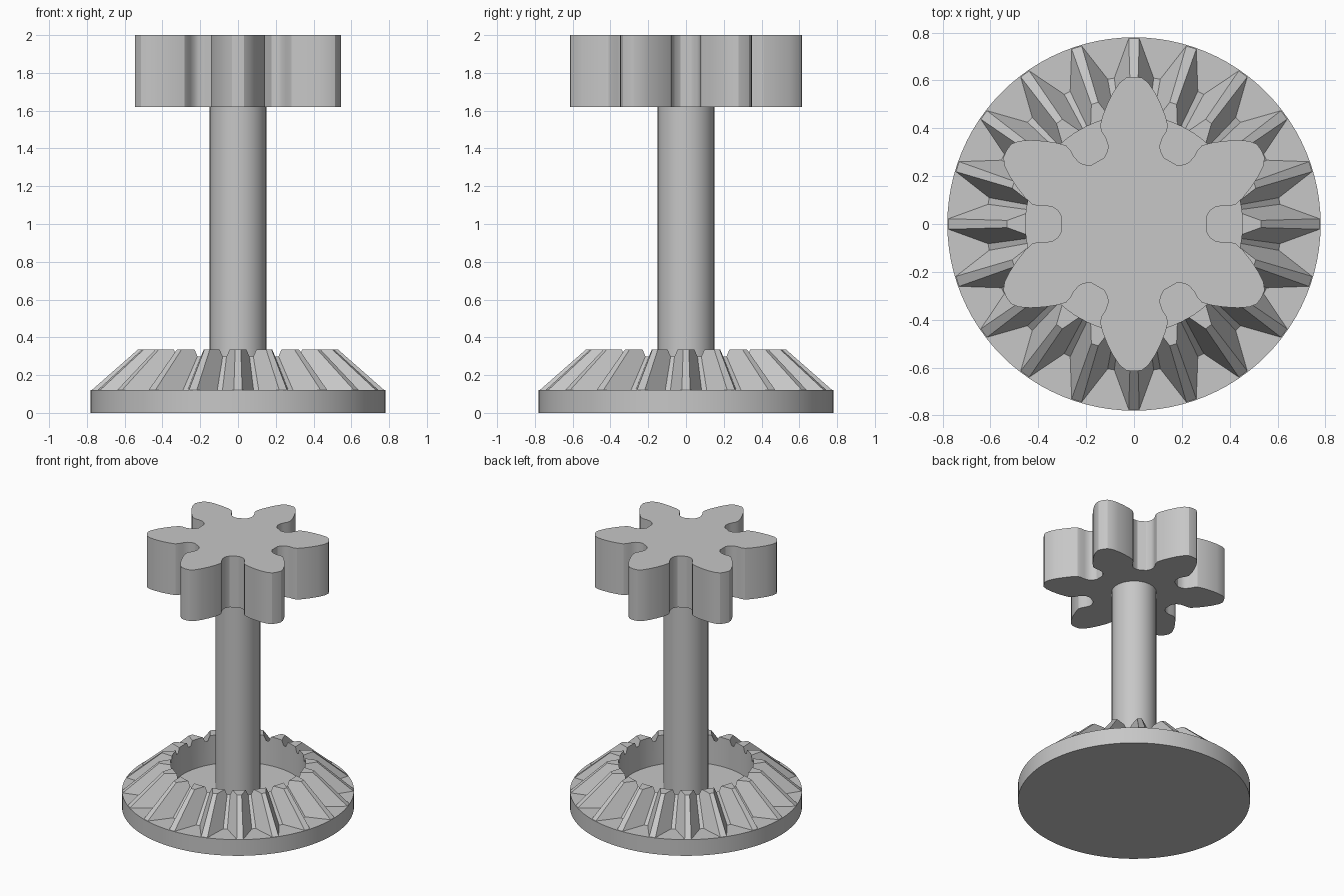
import bpy, bmesh, math
from mathutils import Matrix, Vector

cube = bpy.data.objects.get("Cube")
if cube:
    bpy.data.objects.remove(cube, do_unlink=True)

# One plain grey metal for everything
grey = bpy.data.materials.new("grey_metal")
grey.use_nodes = True
colour = (0.57, 0.57, 0.57, 1)
grey.diffuse_color = colour
grey.node_tree.nodes["Principled BSDF"].inputs["Base Color"].default_value = colour


def loft(name, outline, z0, z1, top_scale=1.0):
    """Solid between an outline at z0 and its scaled copy at z1."""
    bm = bmesh.new()
    low = [bm.verts.new((p.x, p.y, z0)) for p in outline]
    high = [bm.verts.new((p.x * top_scale, p.y * top_scale, z1)) for p in outline]
    n = len(outline)
    for i in range(n):
        j = (i + 1) % n
        bm.faces.new((low[i], low[j], high[j], high[i]))
    bm.faces.new(list(reversed(low)))
    bm.faces.new(high)
    mesh = bpy.data.meshes.new(name)
    bm.to_mesh(mesh)
    bm.free()
    mesh.materials.append(grey)
    obj = bpy.data.objects.new(name, mesh)
    bpy.context.collection.objects.link(obj)
    return obj


def smooth(obj):
    bpy.ops.object.select_all(action='DESELECT')
    obj.select_set(True)
    bpy.context.view_layer.objects.active = obj
    bpy.ops.object.shade_smooth_by_angle(angle=math.radians(28))


def circle(radius, n=96):
    return [Vector((radius * math.cos(math.tau * i / n), radius * math.sin(math.tau * i / n)))
            for i in range(n)]


def gear_outline(half_tooth, count, start):
    """Mirror half a tooth (along, across) and repeat it around the axis."""
    left = [Vector((u, v)) for u, v in half_tooth]
    right = [Vector((u, -v)) for u, v in reversed(half_tooth) if v > 0]
    points = []
    for k in range(count):
        turn = Matrix.Rotation(start + math.tau * k / count, 2)
        points += [turn @ p for p in right + left]
    return points


# Base disc and shaft
smooth(loft("base_disc", circle(0.78), 0, 0.12))
smooth(loft("shaft", circle(0.15, 64), 0.12, 1.63))

# Bevel teeth: every line tapers to one apex above the disc
apex, z_low, z_top = 0.80, 0.12, 0.335
root_angle = math.radians(7.7)
bevel_half = [(0.775, 0.022), (0.615 * math.cos(root_angle), 0.615 * math.sin(root_angle))]
bevel = loft("bevel_teeth", gear_outline(bevel_half, 20, 0), z_low, z_top,
             (apex - z_top) / (apex - z_low))

# Central bore through the ring of teeth
cutter = loft("bore_cutter", circle(0.453), 0.05, 0.5)
cutter.hide_render = True
cut = bevel.modifiers.new("bore", 'BOOLEAN')
cut.operation = 'DIFFERENCE'
cut.solver = 'EXACT'
cut.object = cutter
bpy.context.view_layer.objects.active = bevel
bpy.ops.object.modifier_apply(modifier=cut.name)
bpy.data.objects.remove(cutter, do_unlink=True)
smooth(bevel)

# Six-tooth pinion on top
pinion_half = [(0.615, 0), (0.612, 0.032), (0.59, 0.06), (0.55, 0.087), (0.50, 0.112),
               (0.45, 0.132), (0.41, 0.142), (0.385, 0.135), (0.36, 0.119),
               (0.33, 0.109), (0.305, 0.110), (0.277, 0.125)]
smooth(loft("pinion", gear_outline(pinion_half, 6, math.pi / 2), 1.62, 2.0))
